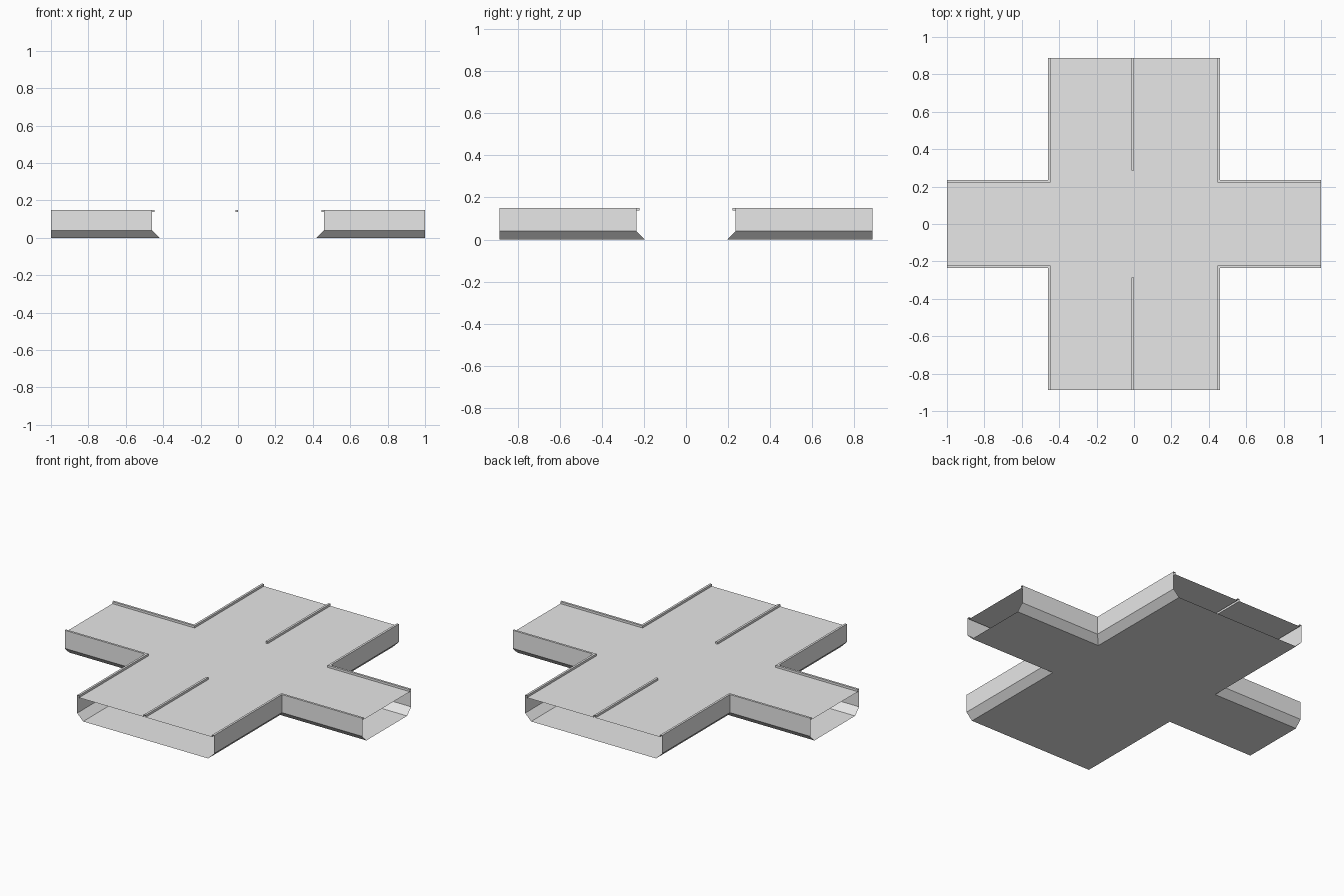
import bpy

cube = bpy.data.objects.get("Cube")
if cube:
    bpy.data.objects.remove(cube, do_unlink=True)

# Overall plan: two crossing arms, open at their ends
END_X, END_Y = 1.0, 0.887
HALF_X, HALF_Y = 0.46, 0.235
DECK_Z, TOP_Z = 0.137, 0.15
CURB, CHAMFER = 0.013, 0.04
MEDIAN_Y = 0.285

grey = bpy.data.materials.new("plain_grey")
grey.use_nodes = True
color = (0.8, 0.8, 0.8, 1)
grey.diffuse_color = color
grey.node_tree.nodes["Principled BSDF"].inputs["Base Color"].default_value = color


def make(name, verts, faces, flip=False):
    if flip:
        faces = [f[::-1] for f in faces]
    mesh = bpy.data.meshes.new(name)
    mesh.from_pydata(verts, [], faces)
    mesh.materials.append(grey)
    obj = bpy.data.objects.new(name, mesh)
    bpy.context.collection.objects.link(obj)
    return obj


def corner_path(d):
    """Plan path round one inner corner, moved inward by d."""
    x, y = HALF_X - d, HALF_Y - d
    return [(x, END_Y), (x, y), (END_X, y)]


def cross_outline(d, slots=False):
    """Counter-clockwise cross, optionally slotted under the medians."""
    pts = []
    for sx, sy in ((1, -1), (1, 1), (-1, 1), (-1, -1)):
        path = [(sx * x, sy * y) for x, y in corner_path(d)]
        pts += path if sx * sy < 0 else path[::-1]
        if slots and sx == sy:
            a, b = (0, -CURB) if sy > 0 else (-CURB, 0)
            pts += [(a, sy * END_Y), (a, sy * MEDIAN_Y),
                    (b, sy * MEDIAN_Y), (b, sy * END_Y)]
    return pts


def sheet(name, outline, z, flip=False):
    make(name, [(x, y, z) for x, y in outline], [list(range(len(outline)))], flip)


# Deck and underside
sheet("road_deck", cross_outline(CURB, slots=True), DECK_Z)
sheet("underside", cross_outline(CHAMFER), 0, flip=True)

# Side walls with lower chamfer and raised curb
profile = [(CHAMFER, 0), (0, CHAMFER), (0, TOP_Z), (CURB, TOP_Z), (CURB, DECK_Z)]
for sx, side in ((1, "left"), (-1, "right")):
    for sy, end in ((-1, "front"), (1, "back")):
        verts = [(sx * x, sy * y, z) for d, z in profile for x, y in corner_path(d)]
        faces = [[3 * j + i, 3 * j + i + 1, 3 * j + i + 4, 3 * j + i + 3]
                 for j in range(len(profile) - 1) for i in range(2)]
        make(f"wall_and_curb_{end}_{side}", verts, faces, flip=sx * sy > 0)

# Median strips, open at the outer end
section = [(-CURB, DECK_Z), (-CURB, TOP_Z), (0, TOP_Z), (0, DECK_Z)]
for sy, end in ((-1, "front"), (1, "back")):
    verts = [(x, sy * y, z) for y in (MEDIAN_Y, END_Y) for x, z in section]
    faces = [[i, i + 4, i + 5, i + 1] for i in range(3)] + [[0, 1, 2, 3]]
    make(f"median_{end}", verts, faces, flip=sy > 0)
    faces = None
